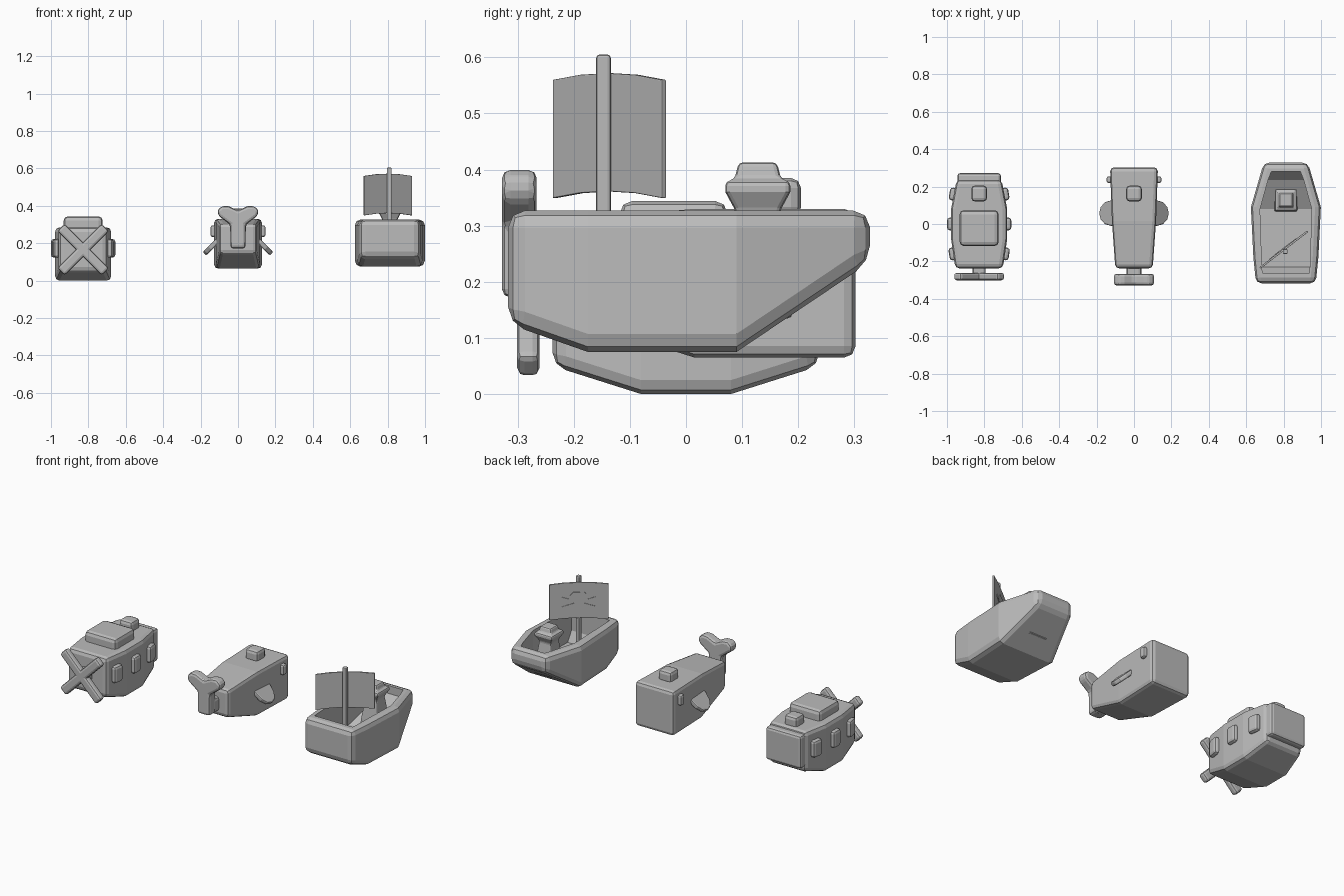
import bpy, bmesh, math
from mathutils import Matrix, Vector

if "Cube" in bpy.data.objects:
    bpy.data.objects.remove(bpy.data.objects["Cube"])

grey = bpy.data.materials.new("plain grey")
grey.diffuse_color = (0.5, 0.5, 0.5, 1)
grey.use_nodes = True
grey.node_tree.nodes["Principled BSDF"].inputs["Base Color"].default_value = grey.diffuse_color


def finish(name, bm, bevel=0.0, segments=2, matrix=None):
    if matrix is not None:
        bm.transform(matrix)
    bmesh.ops.recalc_face_normals(bm, faces=bm.faces)
    me = bpy.data.meshes.new(name)
    bm.to_mesh(me)
    bm.free()
    me.materials.append(grey)
    ob = bpy.data.objects.new(name, me)
    bpy.context.collection.objects.link(ob)
    if bevel:
        mod = ob.modifiers.new("bevel", 'BEVEL')
        mod.width, mod.segments = bevel, segments
        mod.limit_method = 'ANGLE'
        mod.angle_limit = math.radians(35)
    return ob


def box(name, center, size, bevel=0.0, rot=None, segments=2):
    bm = bmesh.new()
    bmesh.ops.create_cube(bm, size=1)
    m = Matrix.Translation(center) @ (rot or Matrix()) @ Matrix.Diagonal((*size, 1))
    return finish(name, bm, bevel, segments, m)


def skin(bm, rings):
    loops = [[bm.verts.new(p) for p in r] for r in rings]
    n = len(loops[0])
    for a, b in zip(loops, loops[1:]):
        for i in range(n):
            bm.faces.new((a[i], a[(i + 1) % n], b[(i + 1) % n], b[i]))
    bm.faces.new(loops[0])
    bm.faces.new(loops[-1])


def loft(name, cx, stations, bevel=0.0, segments=2):
    """Stations along y: (y, half width, bottom z, top z)."""
    bm = bmesh.new()
    skin(bm, [[(cx - w, y, lo), (cx + w, y, lo), (cx + w, y, hi), (cx - w, y, hi)]
              for y, w, lo, hi in stations])
    return finish(name, bm, bevel, segments)


def prism(name, pts, thick, matrix, bevel=0.0):
    """Flat outline in local xy, thickened along local z."""
    bm = bmesh.new()
    skin(bm, [[(x, y, z) for x, y in pts] for z in (-thick / 2, thick / 2)])
    return finish(name, bm, bevel, 2, matrix)


def frame(u, v, o):
    u, v = Vector(u).normalized(), Vector(v).normalized()
    m = Matrix((u, v, u.cross(v))).transposed().to_4x4()
    m.translation = o
    return m


# ---- steam boat
SX = -0.828
loft("steamboat_hull", SX, [(-0.238, 0.127, 0.05, 0.285), (-0.08, 0.15, 0, 0.285),
                            (0.08, 0.15, 0, 0.285), (0.238, 0.12, 0.05, 0.285)], 0.024)
box("steamboat_front_panel", (SX, 0.235, 0.175), (0.232, 0.074, 0.195), 0.015)
box("steamboat_cabin", (SX, -0.022, 0.3), (0.208, 0.192, 0.088), 0.022)
box("steamboat_funnel", (SX, 0.163, 0.3), (0.084, 0.084, 0.076), 0.018)
for side in (-1, 1):
    for y, x, turn in ((-0.16, 0.142, 1), (0, 0.153, 0), (0.16, 0.14, -1)):
        box("steamboat_window", (SX + side * x, y, 0.173), (0.038, 0.068, 0.1), 0.015,
            Matrix.Rotation(-side * turn * 0.16, 4, 'Z'))
box("propeller_shaft", (SX, -0.25, 0.166), (0.07, 0.07, 0.07), 0.015)
for a in (45, -45):
    box("propeller_blade", (SX, -0.281, 0.166), (0.335, 0.04, 0.055), 0.013,
        Matrix.Rotation(math.radians(a), 4, 'Y'))

# ---- whale
loft("whale_body", 0, [(-0.237, 0.1, 0.145, 0.307), (0.015, 0.118, 0.065, 0.33),
                       (0.302, 0.128, 0.065, 0.33)], 0.02)
box("whale_blowhole", (0, 0.163, 0.35), (0.084, 0.084, 0.07), 0.018)
half_round = [(0.085 * math.sin(math.radians(a)), -0.068 * math.cos(math.radians(a)))
              for a in range(0, 181, 30)]
fin = [(-0.03, -0.068)] + half_round + [(-0.03, 0.068)]
for s in (-1, 1):
    box("whale_eye", (s * 0.13, 0.237, 0.265), (0.034, 0.036, 0.062), 0.011)
    prism("whale_fin", fin, 0.026, frame((s, 0, -1), (0, 1, 0), (s * 0.12, 0.058, 0.203)), 0.008)
box("whale_tail_root", (0, -0.25, 0.215), (0.08, 0.08, 0.085), 0.015)
half = [(0.04, 0.172), (0.042, 0.3), (0.105, 0.347), (0.11, 0.378), (0.085, 0.4), (0.05, 0.398)]
tail = half + [(0, 0.375)] + [(-x, z) for x, z in reversed(half)]
prism("whale_tail", tail, 0.062, frame((1, 0, 0), (0, 0, 1), (0, -0.297, 0)), 0.015)

# ---- sailing ship
PX = 0.812
hull = loft("ship_hull", PX, [(-0.317, 0.16, 0.125, 0.327), (-0.175, 0.174, 0.075, 0.327),
                              (0.09, 0.187, 0.075, 0.327), (0.328, 0.118, 0.235, 0.327)], 0.03)
hull.modifiers["bevel"].angle_limit = math.radians(40)
hold = loft("ship_hold_cutter", PX, [(-0.262, 0.125, 0.2, 0.45), (-0.23, 0.128, 0.14, 0.45),
                                     (0.08, 0.138, 0.14, 0.45), (0.235, 0.095, 0.225, 0.45),
                                     (0.282, 0.077, 0.28, 0.45)])
hold.hide_render = True
hold.hide_viewport = True
cut = hull.modifiers.new("hold", 'BOOLEAN')
cut.operation, cut.object, cut.solver = 'DIFFERENCE', hold, 'EXACT'

# sailor figure: square sections stacked upward
bm = bmesh.new()
skin(bm, [[(PX + sx * r, 0.128 + sy * r, z) for sx, sy in ((-1, -1), (1, -1), (1, 1), (-1, 1))]
          for r, z in ((0.062, 0.135), (0.056, 0.2), (0.039, 0.325), (0.058, 0.36),
                       (0.058, 0.379), (0.042, 0.382), (0.034, 0.413))])
finish("ship_sailor", bm, 0.01)

# mast and turned sail
MAST = Vector((0.809, -0.147, 0))
box("ship_mast", MAST + Vector((0, 0, 0.365)), (0.026, 0.026, 0.48), 0.006)
ang = math.radians(37.6)
u = Vector((math.cos(ang), math.sin(ang), 0))
n = Vector((-u.y, u.x, 0))
xs = [-0.16, -0.08, 0, 0.08, 0.16]
arc = lambda x: 0.012 * (1 - (x / 0.16) ** 2)
sail = [(x, 0.349 + arc(x)) for x in xs] + [(x, 0.56 + arc(x)) for x in reversed(xs)]
prism("ship_sail", sail, 0.01, frame(u, (0, 0, 1), MAST + n * 0.013), 0.002)

# raised emblem on the sail
emblem = lambda z, off: frame(u, (0, 0, 1), MAST + n * off + Vector((0, 0, z)))
skull = [(-0.025, -0.035), (0.025, -0.035), (0.027, -0.012), (0.05, 0), (0.05, 0.025),
         (0.03, 0.045), (-0.03, 0.045), (-0.05, 0.025), (-0.05, 0), (-0.027, -0.012)]
prism("sail_skull", skull, 0.006, emblem(0.47, 0.019))
for s in (-1, 1):
    bone = [(-0.09, -s * 0.028 - 0.008), (0.09, s * 0.028 - 0.008),
            (0.09, s * 0.028 + 0.008), (-0.09, -s * 0.028 + 0.008)]
    prism("sail_bone", bone, 0.004, emblem(0.45, 0.019))
